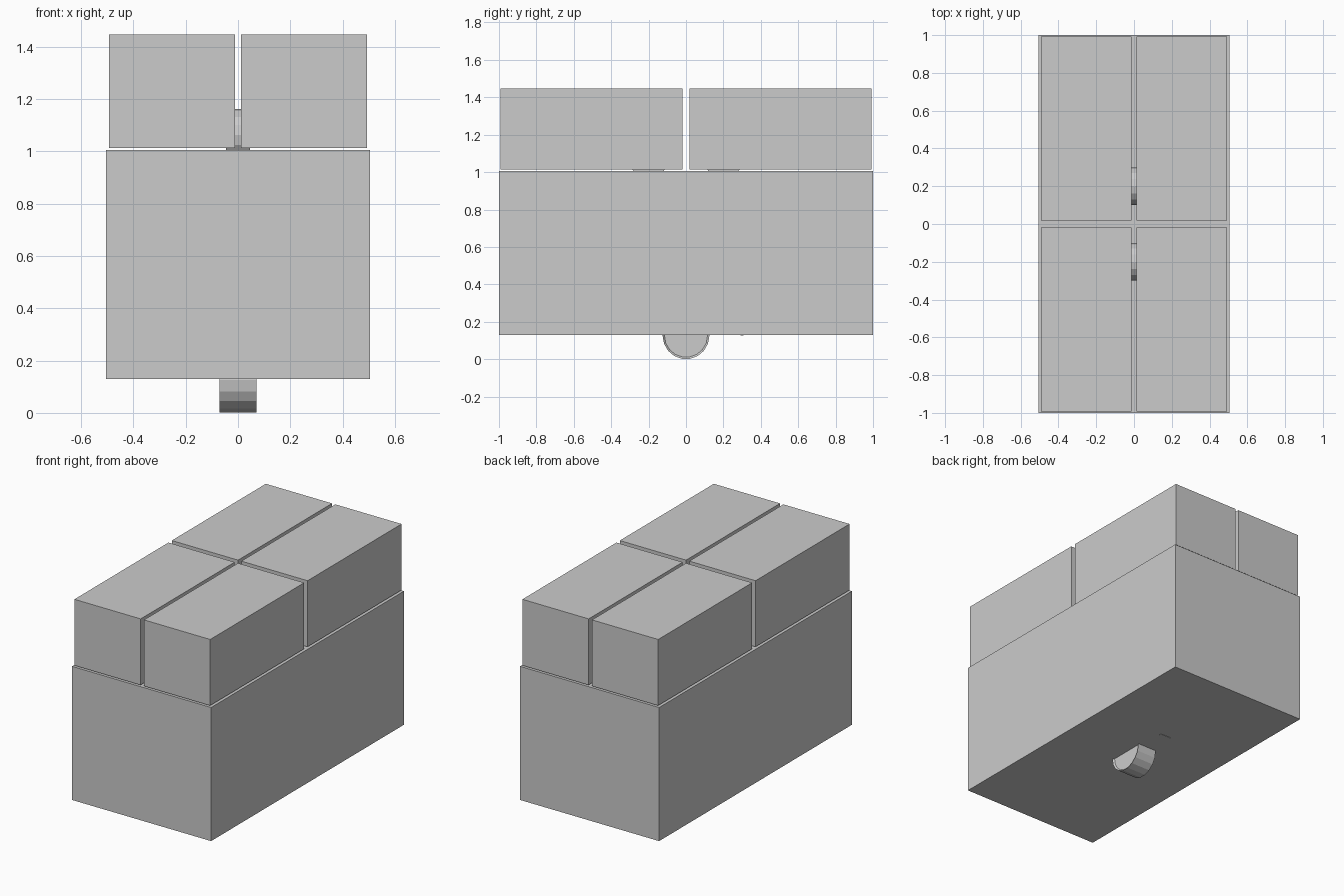
import bpy
import bmesh
import math
from mathutils import Matrix

cube = bpy.data.objects.get("Cube")
if cube:
    bpy.data.objects.remove(cube, do_unlink=True)


def add_object(name, bm, location):
    bmesh.ops.recalc_face_normals(bm, faces=bm.faces[:])
    mesh = bpy.data.meshes.new(name)
    bm.to_mesh(mesh)
    bm.free()
    obj = bpy.data.objects.new(name, mesh)
    obj.location = location
    bpy.context.collection.objects.link(obj)
    return obj


def box(name, location, size):
    bm = bmesh.new()
    bmesh.ops.create_cube(bm, size=1)
    bmesh.ops.scale(bm, vec=size, verts=bm.verts[:])
    return add_object(name, bm, location)


def disc(name, location, radius, width, sides, rim=0, recess=0):
    """Cylinder lying along x with a vertex at the bottom and optional recessed ends."""
    bm = bmesh.new()
    bmesh.ops.create_cone(bm, cap_ends=True, segments=sides,
                          radius1=radius, radius2=radius, depth=width)
    if rim:
        ends = [f for f in bm.faces if len(f.verts) == sides]
        bmesh.ops.inset_individual(bm, faces=ends, thickness=rim, depth=-recess)
    turn = Matrix.Rotation(math.pi / 2, 3, 'Y')
    bmesh.ops.rotate(bm, matrix=turn, verts=bm.verts[:])
    return add_object(name, bm, location)


# Large lower body
box("body", (0, 0, 0.568), (1.01, 2, 0.877))

# Four upper blocks separated by narrow gaps
for side, x in (("right", -0.2525), ("left", 0.2525)):
    for end, y in (("front", -0.505), ("back", 0.505)):
        box(f"{end}_{side}_block", (x, y, 1.23), (0.481, 0.975, 0.434))

# Round connectors in the central gap
for end, y in (("front", -0.2), ("back", 0.2)):
    disc(f"{end}_connector", (0, y, 1.062), 0.1, 0.09, 16)

# Rimmed wheel half sunk into the underside
disc("bottom_wheel", (0, 0, 0.125), 0.125, 0.14, 18, 0.01, 0.01)

# Small tab under the body
box("bottom_tab", (0, 0.3, 0.134), (0.08, 0.015, 0.014))
